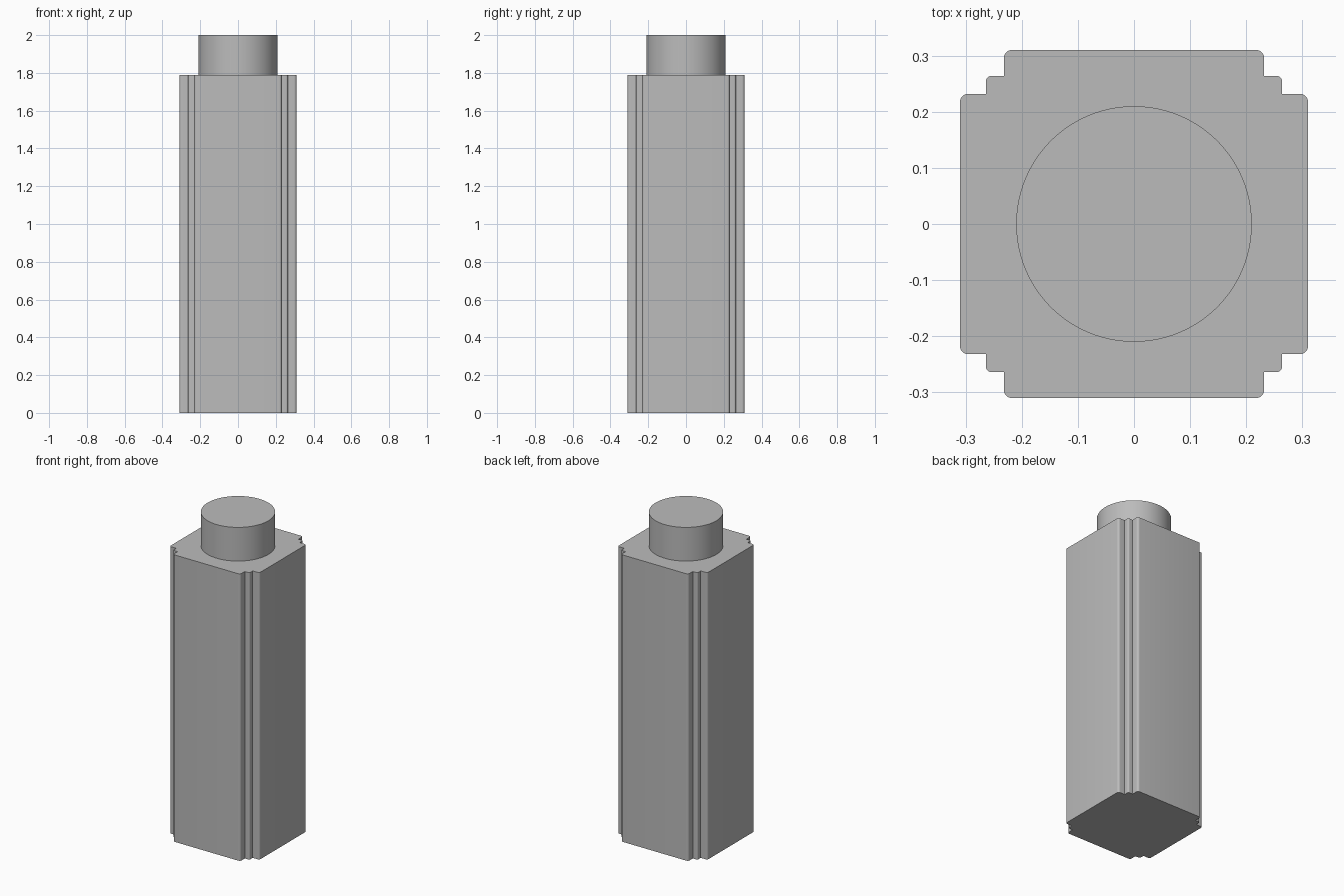
import bpy, bmesh, math
from mathutils import Vector, Matrix

cube = bpy.data.objects.get("Cube")
if cube:
    bpy.data.objects.remove(cube, do_unlink=True)

HALF, PAD, STEP = 0.31, 0.232, 0.264
BODY_TOP, TOP, RADIUS = 1.79, 2.0, 0.21

grey = bpy.data.materials.new("plain_grey")
grey.use_nodes = True
colour = (0.5, 0.5, 0.5, 1)
grey.diffuse_color = colour
grey.node_tree.nodes["Principled BSDF"].inputs["Base Color"].default_value = colour


def extrude_outline(name, points, bottom, top):
    """Closed prism from a counter-clockwise outline."""
    bm = bmesh.new()
    face = bm.faces.new([bm.verts.new((p.x, p.y, bottom)) for p in points])
    result = bmesh.ops.extrude_face_region(bm, geom=[face], use_keep_orig=True)
    raised = [v for v in result["geom"] if isinstance(v, bmesh.types.BMVert)]
    bmesh.ops.translate(bm, vec=(0, 0, top - bottom), verts=raised)
    bmesh.ops.recalc_face_normals(bm, faces=bm.faces)
    mesh = bpy.data.meshes.new(name)
    bm.to_mesh(mesh)
    bm.free()
    mesh.materials.append(grey)
    obj = bpy.data.objects.new(name, mesh)
    bpy.context.collection.objects.link(obj)
    bpy.ops.object.select_all(action='DESELECT')
    obj.select_set(True)
    bpy.context.view_layer.objects.active = obj
    bpy.ops.object.shade_smooth_by_angle(angle=math.radians(30))
    return obj


def rounded(x, y, start, radius, steps=6):
    """Quarter-round convex corner, turning from the start angle."""
    sx, sy = math.copysign(1, x), math.copysign(1, y)
    centre = Vector((x - sx * radius, y - sy * radius))
    angles = [start + math.pi / 2 * i / steps for i in range(steps + 1)]
    return [centre + radius * Vector((math.cos(a), math.sin(a))) for a in angles]


# One side of the stepped outline, repeated around the four sides
side = rounded(HALF, -PAD, -math.pi / 2, 0.014)
side += rounded(HALF, PAD, 0, 0.014)
side += [Vector((STEP, PAD))]
side += rounded(STEP, STEP, 0, 0.01)
side += [Vector((PAD, STEP))]
outline = [Matrix.Rotation(k * math.pi / 2, 2) @ p for k in range(4) for p in side]
extrude_outline("stepped_body", outline, 0, BODY_TOP)

# Round boss on top
circle = [RADIUS * Vector((math.cos(a), math.sin(a)))
          for a in (2 * math.pi * i / 96 for i in range(96))]
extrude_outline("round_boss", circle, BODY_TOP, TOP)
